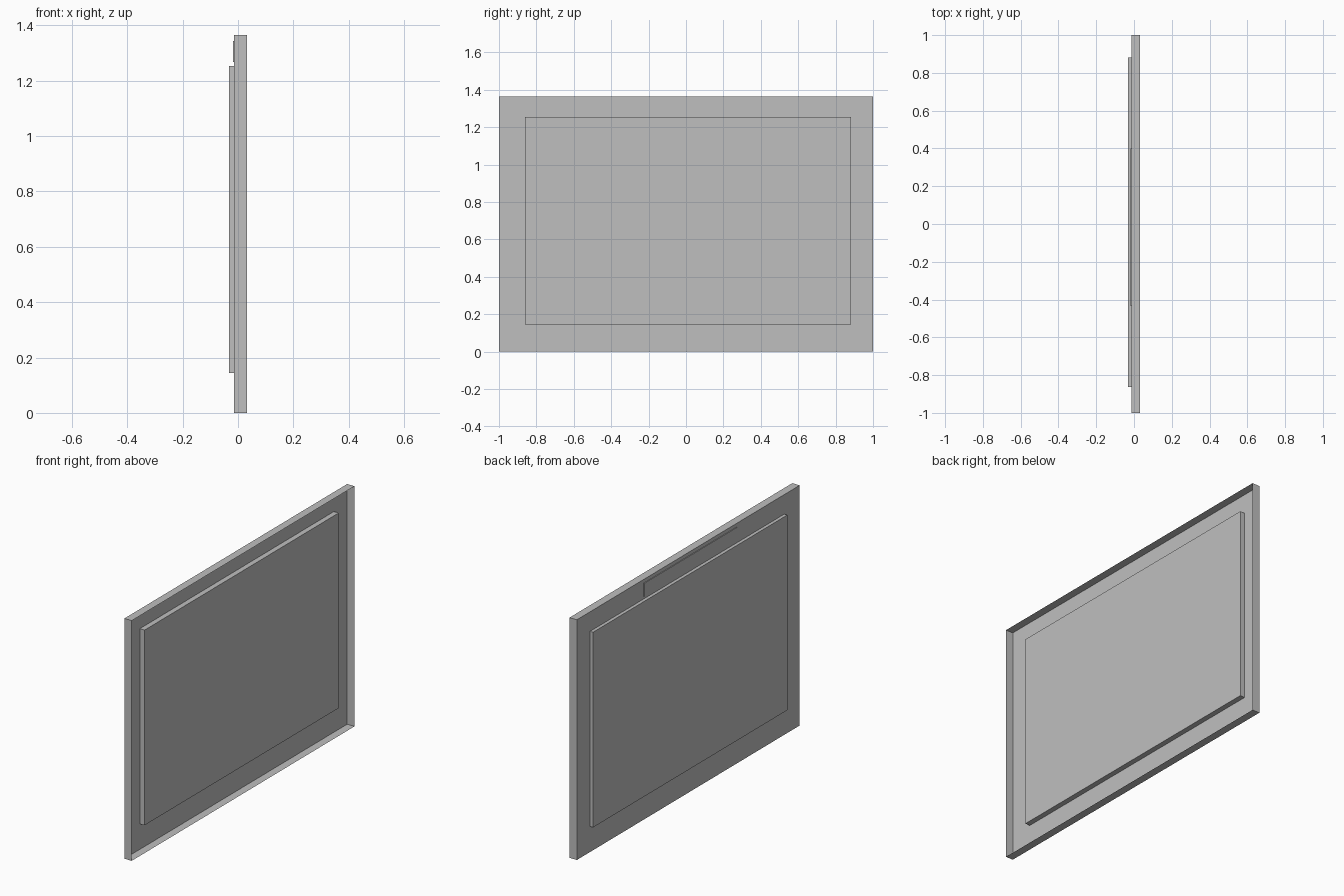
import bpy
import bmesh
from mathutils import Vector

cube = bpy.data.objects.get("Cube")
if cube:
    bpy.data.objects.remove(cube, do_unlink=True)

grey = bpy.data.materials.new("plain_grey")
grey.use_nodes = True
GREY = (0.52, 0.52, 0.52, 1)
grey.diffuse_color = GREY
grey.node_tree.nodes["Principled BSDF"].inputs["Base Color"].default_value = GREY


def box(name, low, high, open_side=None):
    """Box between two corners; open_side leaves out the face with that normal."""
    low, high = Vector(low), Vector(high)
    bm = bmesh.new()
    bmesh.ops.create_cube(bm, size=1)
    bmesh.ops.scale(bm, vec=high - low, verts=bm.verts)
    bmesh.ops.translate(bm, vec=(low + high) / 2, verts=bm.verts)
    if open_side:
        bm.normal_update()
        faces = [f for f in bm.faces if f.normal.dot(Vector(open_side)) > 0.9]
        bmesh.ops.delete(bm, geom=faces, context='FACES_ONLY')
    mesh = bpy.data.meshes.new(name)
    bm.to_mesh(mesh)
    bm.free()
    mesh.materials.append(grey)
    obj = bpy.data.objects.new(name, mesh)
    bpy.context.collection.objects.link(obj)
    return obj


FACE = -0.014  # plane of the frame's closed side

# Shallow tray with thin rim walls, open towards +x
box("frame_tray", (FACE, -1, 0), (0.032, 1, 1.365), open_side=(1, 0, 0))

# Panel passing through the tray floor
box("panel", (-0.033, -0.862, 0.145), (0.016, 0.881, 1.254))

# Thin plate above the panel
box("top_plate", (-0.018, -0.433, 1.268), (FACE, 0.4, 1.344))
